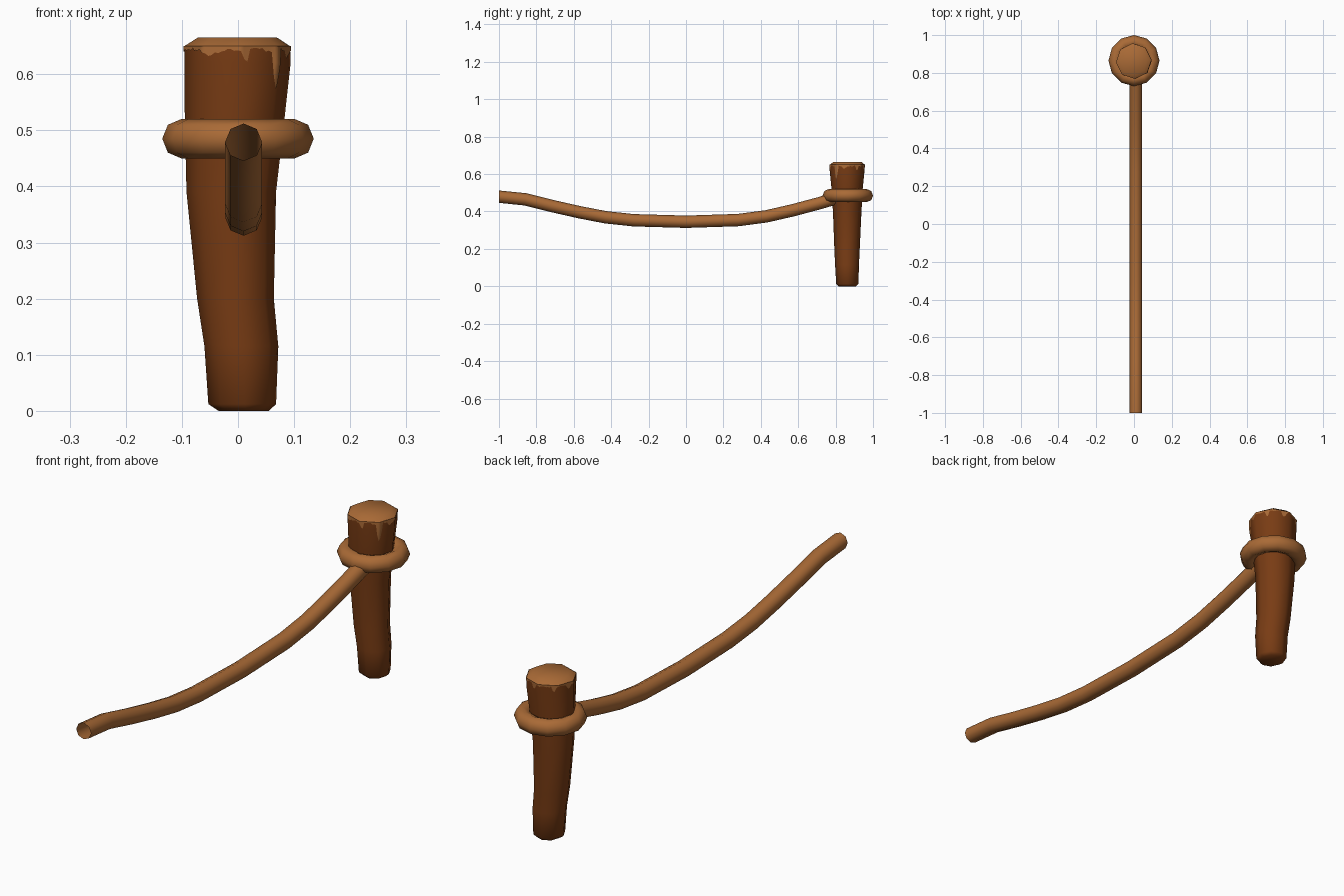
import bpy, math, random
from mathutils import Vector

if "Cube" in bpy.data.objects:
    bpy.data.objects.remove(bpy.data.objects["Cube"])

random.seed(4)
POST_Y = 0.865


def material(name, rgb):
    m = bpy.data.materials.new(name)
    m.diffuse_color = (*rgb, 1)
    m.use_nodes = True
    m.node_tree.nodes["Principled BSDF"].inputs["Base Color"].default_value = m.diffuse_color
    return m


dark = material("dark bark", (0.19, 0.045, 0.007))
light = material("light wood", (0.40, 0.145, 0.037))


def loft(name, rings, mats, cap=False, closed=False, angle=50):
    """Skin a list of equal-length point loops."""
    n, k = len(rings[0]), len(rings)
    faces = []
    for r in range(k if closed else k - 1):
        a, b = r * n, (r + 1) % k * n
        faces += [(a + i, a + (i + 1) % n, b + (i + 1) % n, b + i) for i in range(n)]
    if cap:
        faces += [tuple(reversed(range(n))), tuple(range((k - 1) * n, k * n))]
    me = bpy.data.meshes.new(name)
    me.from_pydata([p for ring in rings for p in ring], [], faces)
    for m in mats:
        me.materials.append(m)
    ob = bpy.data.objects.new(name, me)
    bpy.context.collection.objects.link(ob)
    bpy.context.view_layer.objects.active = ob
    ob.select_set(True)
    bpy.ops.object.shade_smooth_by_angle(angle=math.radians(angle))
    ob.select_set(False)
    return ob


# Post: crooked eight-sided stake; each row is z, left x, right x, near y, far y
profile = [
    (0.000, -0.035, 0.055, 0.815, 0.910),
    (0.012, -0.053, 0.068, 0.803, 0.922),
    (0.115, -0.060, 0.072, 0.797, 0.925),
    (0.200, -0.073, 0.064, 0.793, 0.929),
    (0.390, -0.092, 0.068, 0.786, 0.938),
    (0.520, -0.095, 0.083, 0.778, 0.945),
    (0.620, -0.096, 0.094, 0.768, 0.955),
    (0.650, -0.096, 0.093, 0.768, 0.957),
    (0.665, -0.072, 0.070, 0.788, 0.938),
]


def post_ring(z, x0, x1, y0, y1, grow=0.0):
    pts = []
    for i in range(8):
        a = math.radians(i * 45 + 4)
        pts.append(Vector(((x0 + x1) / 2 + ((x1 - x0) / 2 + grow) * math.cos(a),
                           (y0 + y1) / 2 + ((y1 - y0) / 2 + grow) * math.sin(a), z)))
    return pts


post = loft("post", [post_ring(*row) for row in profile], [dark, light], cap=True)
for f in post.data.polygons:          # cut top and its bevel are bare wood
    f.material_index = 1 if f.center.z > 0.652 else 0

# Worn edge: thin ragged skin hanging from the top of the post
drips = [(-40, 9, 0.070), (-80, 5, 0.020), (-122, 12, 0.010), (-10, 9, 0.015),
         (35, 6, 0.025), (80, 8, 0.018), (130, 6, 0.022), (170, 9, 0.016)]
wide = [post_ring(*row, grow=0.0015) for row in profile[5:8]]
STEPS = 12
upper, middle, lower = [], [], []
for i in range(8):
    for s in range(STEPS):
        low, mid, top = (r[i].lerp(r[(i + 1) % 8], s / STEPS) for r in wide)
        deg = (i + s / STEPS) * 45 + 4
        h = 0.644 + random.uniform(-0.004, 0.003)
        for centre, width, depth in drips:
            d = abs((deg - centre + 180) % 360 - 180)
            h -= depth * max(0, 1 - (d / width) ** 2)
        knee = max(h, 0.62)
        upper.append(top)
        middle.append(mid.lerp(top, (knee - 0.62) / 0.03))
        lower.append(low.lerp(mid, min(1, (h - 0.52) / 0.1)) if h < 0.62 else middle[-1].copy())
loft("worn_edge", [lower, middle, upper], [light])

# Rope loop around the post
loop = []
for i in range(12):
    a = math.radians(i * 30)
    loop.append([Vector(((0.101 + 0.034 * math.cos(b)) * math.cos(a),
                         POST_Y + (0.101 + 0.034 * math.cos(b)) * math.sin(a),
                         0.485 + 0.035 * math.sin(b)))
                 for b in (math.radians(j * 45) for j in range(8))])
loft("rope_loop", loop, [light], closed=True, angle=60)

# Hanging rope: sagging open tube along y
path = [(-1.0, 0.479), (-0.86, 0.465), (-0.72, 0.430), (-0.57, 0.396), (-0.43, 0.369),
        (-0.28, 0.353), (0.0, 0.345), (0.28, 0.354), (0.43, 0.374), (0.57, 0.406),
        (0.72, 0.446), (0.80, 0.470)]
tube = []
for i, (y, z) in enumerate(path):
    p, q = path[max(i - 1, 0)], path[min(i + 1, len(path) - 1)]
    t = math.atan2(q[1] - p[1], q[0] - p[0]) if i else 0.0
    tube.append([Vector((0.01 - 0.033 * math.cos(b),
                         y - 0.033 * math.sin(b) * math.sin(t),
                         z + 0.033 * math.sin(b) * math.cos(t)))
                 for b in (math.radians(j * 45) for j in range(8))])
loft("hanging_rope", [list(reversed(r)) for r in tube], [light], angle=60)
